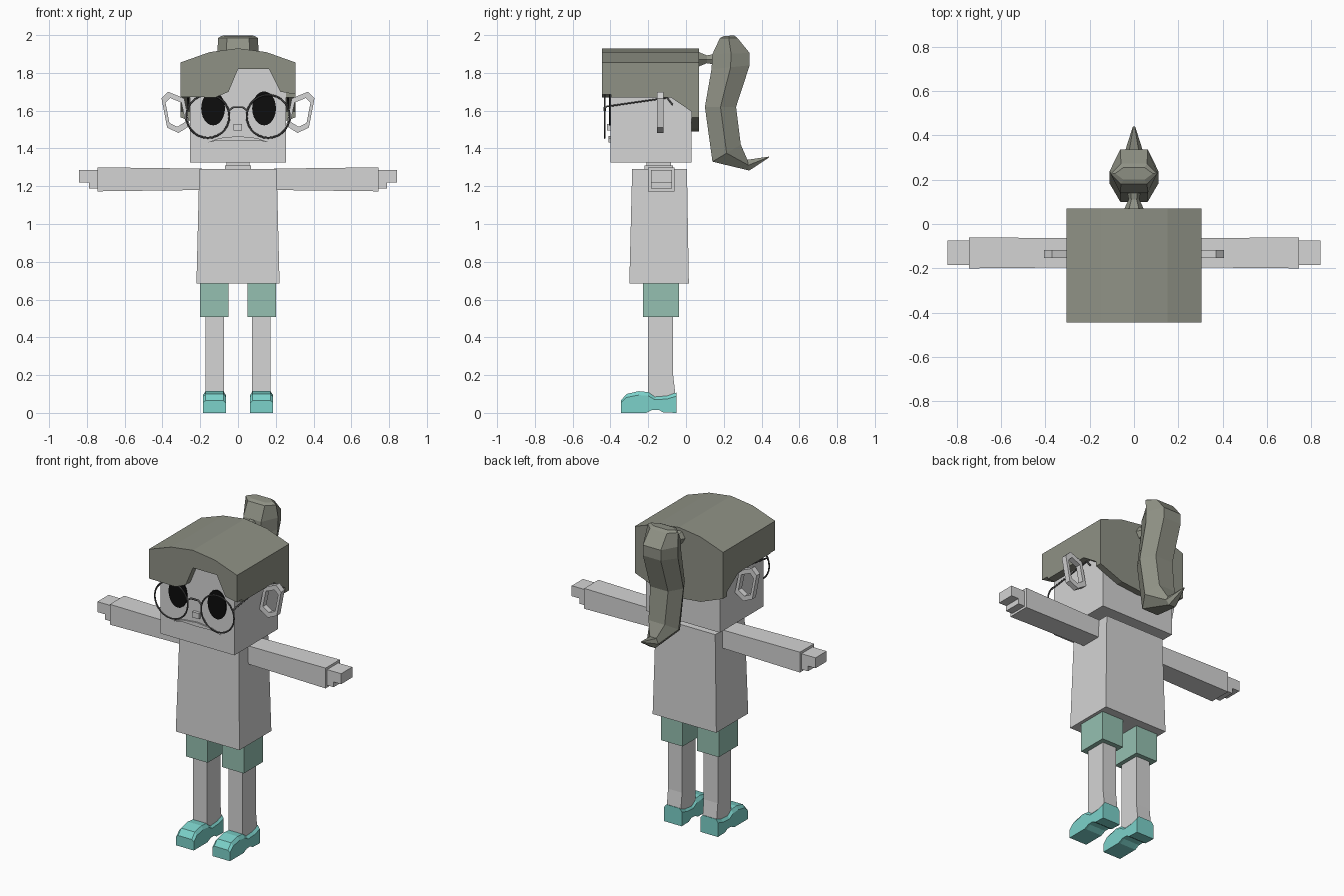
import bpy, bmesh, math

cube = bpy.data.objects.get("Cube")
if cube:
    bpy.data.objects.remove(cube, do_unlink=True)


def material(name, r, g, b):
    m = bpy.data.materials.new(name)
    m.use_nodes = True
    m.diffuse_color = (r, g, b, 1)
    m.node_tree.nodes["Principled BSDF"].inputs["Base Color"].default_value = (r, g, b, 1)
    return m


GREY = material("pale grey", .66, .66, .66)
HAIR = material("olive grey hair", .275, .285, .235)
SHORTS = material("muted green", .30, .53, .44)
SHOE = material("turquoise", .20, .64, .59)
BLACK = material("black", .004, .004, .004)
FRAME = material("dark grey frame", .09, .09, .09)


def add_mesh(name, bm, mat):
    bmesh.ops.recalc_face_normals(bm, faces=bm.faces)
    me = bpy.data.meshes.new(name)
    bm.to_mesh(me)
    bm.free()
    ob = bpy.data.objects.new(name, me)
    bpy.context.collection.objects.link(ob)
    me.materials.append(mat)
    return ob


def loft(name, rings, mat, closed=False):
    """Skin a series of equal-length rings; cap the ends or join them in a loop."""
    bm = bmesh.new()
    vs = [[bm.verts.new(p) for p in r] for r in rings]
    pairs = list(zip(vs, vs[1:]))
    if closed:
        pairs.append((vs[-1], vs[0]))
    else:
        bm.faces.new(vs[0])
        bm.faces.new(vs[-1])
    n = len(vs[0])
    for a, b in pairs:
        for i in range(n):
            j = (i + 1) % n
            bm.faces.new((a[i], a[j], b[j], b[i]))
    return add_mesh(name, bm, mat)


def rect(x0, x1, y0, y1, z):
    return [(x0, y0, z), (x1, y0, z), (x1, y1, z), (x0, y1, z)]


def box(name, x0, x1, y0, y1, z0, z1, mat):
    return loft(name, [rect(x0, x1, y0, y1, z0), rect(x0, x1, y0, y1, z1)], mat)


def front_prism(name, pts, y0, y1, mat):
    """Extrude an (x, z) outline along y."""
    return loft(name, [[(x, y, z) for x, z in pts] for y in (y0, y1)], mat)


def tube(name, pts, radius, mat):
    cu = bpy.data.curves.new(name, 'CURVE')
    cu.dimensions = '3D'
    cu.bevel_depth = radius
    cu.bevel_resolution = 1
    cu.use_fill_caps = True
    sp = cu.splines.new('POLY')
    sp.points.add(len(pts) - 1)
    for p, co in zip(sp.points, pts):
        p.co = (*co, 1)
    ob = bpy.data.objects.new(name, cu)
    bpy.context.collection.objects.link(ob)
    cu.materials.append(mat)


def cut(ob, cutter):
    mod = ob.modifiers.new("cut", 'BOOLEAN')
    mod.operation = 'DIFFERENCE'
    mod.solver = 'EXACT'
    mod.object = cutter
    bpy.context.view_layer.objects.active = ob
    bpy.ops.object.modifier_apply(modifier=mod.name)
    bpy.data.objects.remove(cutter, do_unlink=True)


# Head, neck and torso
box("head", -.255, .255, -.4, .03, 1.325, 1.84, GREY)
box("neck", -.06, .06, -.21, -.08, 1.3, 1.34, GREY)
box("collar", -.07, .07, -.22, -.07, 1.28, 1.31, GREY)
loft("shirt", [rect(-.22, .22, -.3, .015, .685),
               rect(-.205, .205, -.285, .005, 1.29)], GREY)

# Hair cap: arched block, hollowed for the head, trimmed at sides, fringe and nape
hair = front_prism("hair_cap", [(-.305, 1.45), (-.305, 1.855), (-.15, 1.91), (0, 1.93),
                                (.15, 1.91), (.305, 1.855), (.305, 1.45)], -.445, .07, HAIR)
cut(hair, box("cavity", -.245, .245, -.395, .025, 1.3, 1.83, HAIR))
side = [(-.6, 1.2), (-.6, 1.67), (-.08, 1.67), (.03, 1.595), (.03, 1.2)]
cut(hair, loft("side_trim", [[(x, y, z) for y, z in side] for x in (-.5, .5)], HAIR))
cut(hair, front_prism("fringe_trim", [(-.4, 1.6), (-.4, 1.675), (-.12, 1.67), (-.05, 1.7),
                                      (0, 1.82), (.165, 1.82), (.225, 1.7), (.4, 1.67),
                                      (.4, 1.6)], -.6, -.397, HAIR))
cut(hair, front_prism("nape_trim", [(-.4, 1.2), (-.4, 1.6), (-.305, 1.565), (-.15, 1.505),
                                    (0, 1.49), (.15, 1.505), (.305, 1.565), (.4, 1.6),
                                    (.4, 1.2)], .02, .2, HAIR))

# Ponytail: six-sided sections given as front (y, z), back (y, z), half width
sections = [((.2, 1.995), (.255, 1.998), .085), ((.18, 1.985), (.272, 1.985), .105),
            ((.14, 1.9), (.337, 1.905), .11), ((.135, 1.82), (.337, 1.84), .11),
            ((.1, 1.62), (.265, 1.62), .11), ((.14, 1.33), (.29, 1.42), .1),
            ((.335, 1.283), (.325, 1.34), .04), ((.44, 1.352), (.44, 1.357), .005)]
rings = []
for (y0, z0), (y1, z1), w in sections:
    ym, zm, n = (y0 + y1) / 2, (z0 + z1) / 2, w * .56
    rings.append([(-n, y0, z0), (n, y0, z0), (w, ym, zm), (n, y1, z1), (-n, y1, z1), (-w, ym, zm)])
loft("ponytail", rings, HAIR)
loft("ponytail_tie", [[(r * math.cos(a * math.pi / 3), y, 1.872 + r * math.sin(a * math.pi / 3))
                       for a in range(6)] for y, r in ((.06, .048), (.11, .024), (.16, .034))], HAIR)

# Nose, mouth and glasses bridge
box("nose", -.024, .022, -.418, -.39, 1.495, 1.53, GREY)
front_prism("mouth", [(-.16, 1.432), (-.1, 1.455), (0, 1.465), (.1, 1.455), (.165, 1.432),
                      (.1, 1.443), (0, 1.44), (-.1, 1.443)], -.409, -.4, GREY)
tube("glasses_bridge", [(-.05, -.43, 1.6), (-.025, -.43, 1.618), (.025, -.43, 1.618),
                        (.05, -.43, 1.6)], .006, FRAME)

ear = [(.285, 1.665), (.37, 1.7), (.405, 1.665), (.375, 1.51), (.315, 1.482), (.255, 1.52)]
ear_x = sum(p[0] for p in ear) / len(ear)
ear_z = sum(p[1] for p in ear) / len(ear)
shoe = [(-.345, 0), (-.345, .065), (-.315, .1), (-.25, .115), (-.2, .11), (-.165, .085),
        (-.1, .09), (-.05, .108), (-.05, 0), (-.12, .003), (-.145, .02), (-.18, .018), (-.21, 0)]

for s, tag in ((1, "left"), (-1, "right")):
    # Eye
    front_prism(tag + "_eye", [(s * .135 + .003 + .063 * math.cos(a * math.pi / 12),
                                1.612 + .09 * math.sin(a * math.pi / 12))
                               for a in range(24)], -.407, -.4, BLACK)
    # Glasses rim and temple
    bpy.ops.mesh.primitive_torus_add(major_segments=28, minor_segments=6, major_radius=.114,
                                     minor_radius=.005, location=(s * .16, -.43, 1.57),
                                     rotation=(math.pi / 2, 0, 0))
    rim = bpy.context.object
    rim.name = tag + "_glasses_rim"
    rim.data.materials.append(FRAME)
    bpy.ops.object.shade_smooth_by_angle()
    tube(tag + "_glasses_temple", [(s * .265, -.43, 1.61), (s * .265, -.42, 1.622),
                                   (s * .265, -.1, 1.668), (s * .265, -.07, 1.63)], .005, FRAME)
    # Open ear ring
    loops = []
    for k, y in ((1, -.153), (1, -.118), (.7, -.118), (.7, -.153)):
        loops.append([(s * (ear_x + (x - ear_x) * k), y, ear_z + (z - ear_z) * k) for x, z in ear])
    loft(tag + "_ear", loops, GREY, closed=True)
    # Arm and hand
    loft(tag + "_arm", [[(s * x, y0, z0), (s * x, y1, z0), (s * x, y1, z1), (s * x, y0, z1)]
                        for x, y0, y1, z0, z1 in ((.19, -.195, -.065, 1.18, 1.293),
                                                  (.745, -.2, -.06, 1.173, 1.3))], GREY)
    box(tag + "_palm", s * .74, s * .79, -.185, -.075, 1.187, 1.285, GREY)
    box(tag + "_fingers", s * .785, s * .842, -.185, -.075, 1.22, 1.285, GREY)
    # Leg, shorts and shoe
    box(tag + "_shorts", s * .05, s * .2, -.228, -.038, .507, .7, SHORTS)
    loft(tag + "_leg", [rect(s * .075, s * .172, -.2, y, z)
                        for y, z in ((-.053, .07), (-.068, .2), (-.068, .52))], GREY)
    loft(tag + "_shoe", [[(s * x, y, z * k) for y, z in shoe]
                         for x, k in ((.064, .82), (.078, 1), (.172, 1), (.186, .82))], SHOE)
